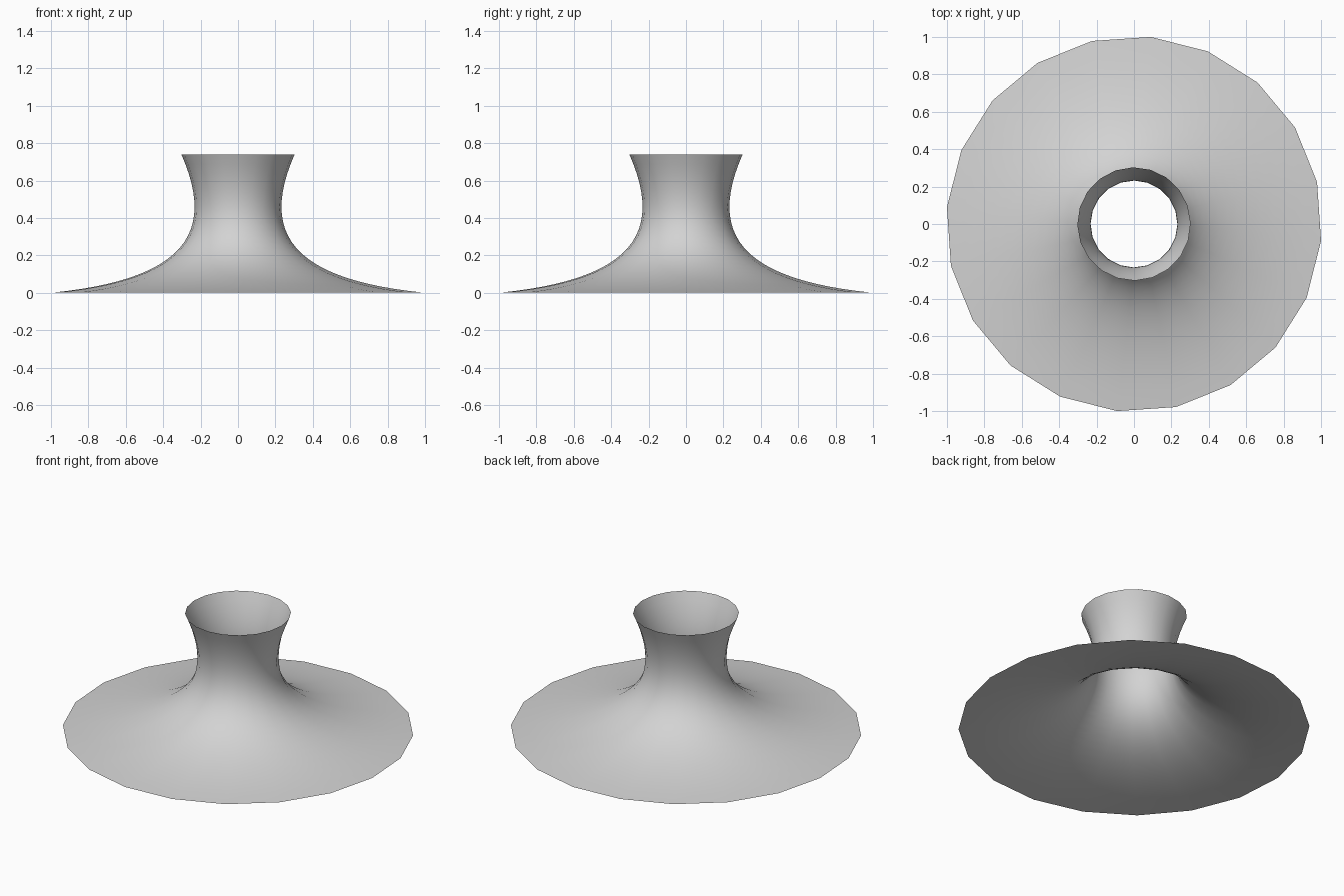
import bpy
import bmesh
import math
from mathutils import Vector
from mathutils.geometry import interpolate_bezier

cube = bpy.data.objects.get("Cube")
if cube:
    bpy.data.objects.remove(cube, do_unlink=True)

SIDES = 20
ROWS = 24
TOP_TURN = math.radians(1)
RIM_TURN = math.radians(-5.1)

# Plain grey material
grey = bpy.data.materials.new("light_grey")
grey.use_nodes = True
colour = (0.65, 0.65, 0.65, 1)
grey.diffuse_color = colour
grey.node_tree.nodes["Principled BSDF"].inputs["Base Color"].default_value = colour

# Profile from the neck's lip down to the wide rim, as (radius, 0, height)
profile = interpolate_bezier(
    Vector((0.303, 0, 0.74)), Vector((0.117, 0, 0.32)),
    Vector((0.28, 0, 0.07)), Vector((1.004, 0, 0)), ROWS + 1)

# Rings of the open flared sheet, turning slightly on the way down
bm = bmesh.new()
rings = []
for row, point in enumerate(profile):
    turn = TOP_TURN + (RIM_TURN - TOP_TURN) * row / ROWS
    ring = []
    for side in range(SIDES):
        angle = turn + math.tau * side / SIDES
        ring.append(bm.verts.new((point.x * math.cos(angle),
                                  point.x * math.sin(angle), point.z)))
    rings.append(ring)

# Skin between neighbouring rings, facing outward
for upper, lower in zip(rings, rings[1:]):
    for i in range(SIDES):
        j = (i + 1) % SIDES
        face = bm.faces.new((upper[i], lower[i], lower[j], upper[j]))
        face.smooth = True

mesh = bpy.data.meshes.new("flared_funnel")
bm.to_mesh(mesh)
bm.free()
mesh.materials.append(grey)
funnel = bpy.data.objects.new("flared_funnel", mesh)
bpy.context.collection.objects.link(funnel)
